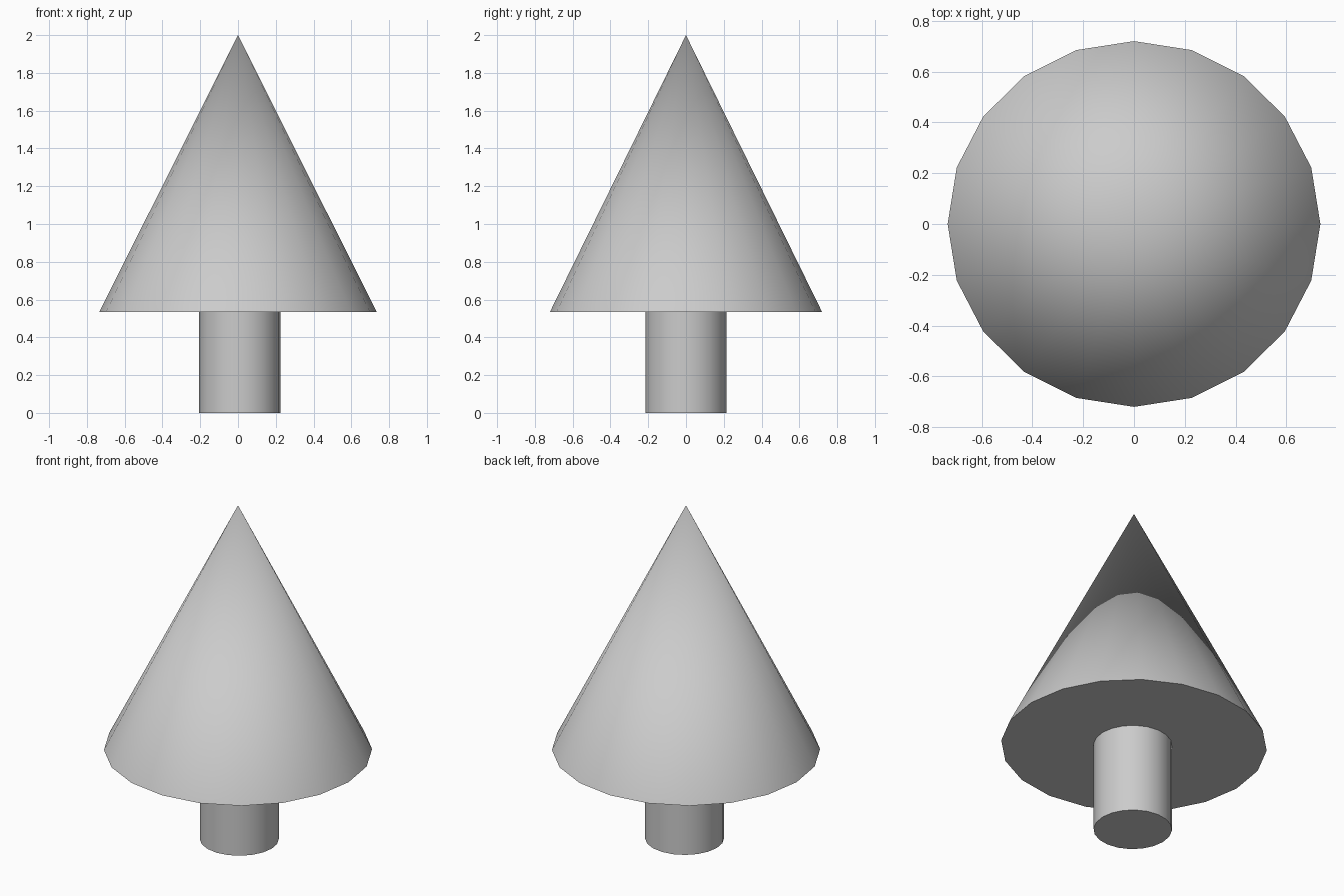
import bpy

if "Cube" in bpy.data.objects:
    bpy.data.objects.remove(bpy.data.objects["Cube"])


def tapered(name, r_bottom, r_top, z0, z1, x=0.0, y_scale=1.0):
    """Upright 20-sided cone or cylinder with a vertex on the +x axis."""
    bpy.ops.mesh.primitive_cone_add(
        vertices=20, radius1=r_bottom, radius2=r_top, depth=z1 - z0,
        location=(x, 0, (z0 + z1) / 2), rotation=(0, 0, 1.5707963))
    obj = bpy.context.object
    obj.name = name
    bpy.ops.object.transform_apply(location=False, rotation=True, scale=False)
    obj.scale.y = y_scale
    bpy.ops.object.transform_apply(location=False, rotation=False, scale=True)
    bpy.ops.object.shade_smooth_by_angle(angle=0.7)
    return obj


# Trunk, very slightly off centre
tapered("trunk", 0.215, 0.215, 0.0, 0.535, x=0.009)

# Foliage cone, slightly narrower from front to back
tapered("foliage", 0.734, 0.0, 0.535, 2.0, y_scale=0.981)
